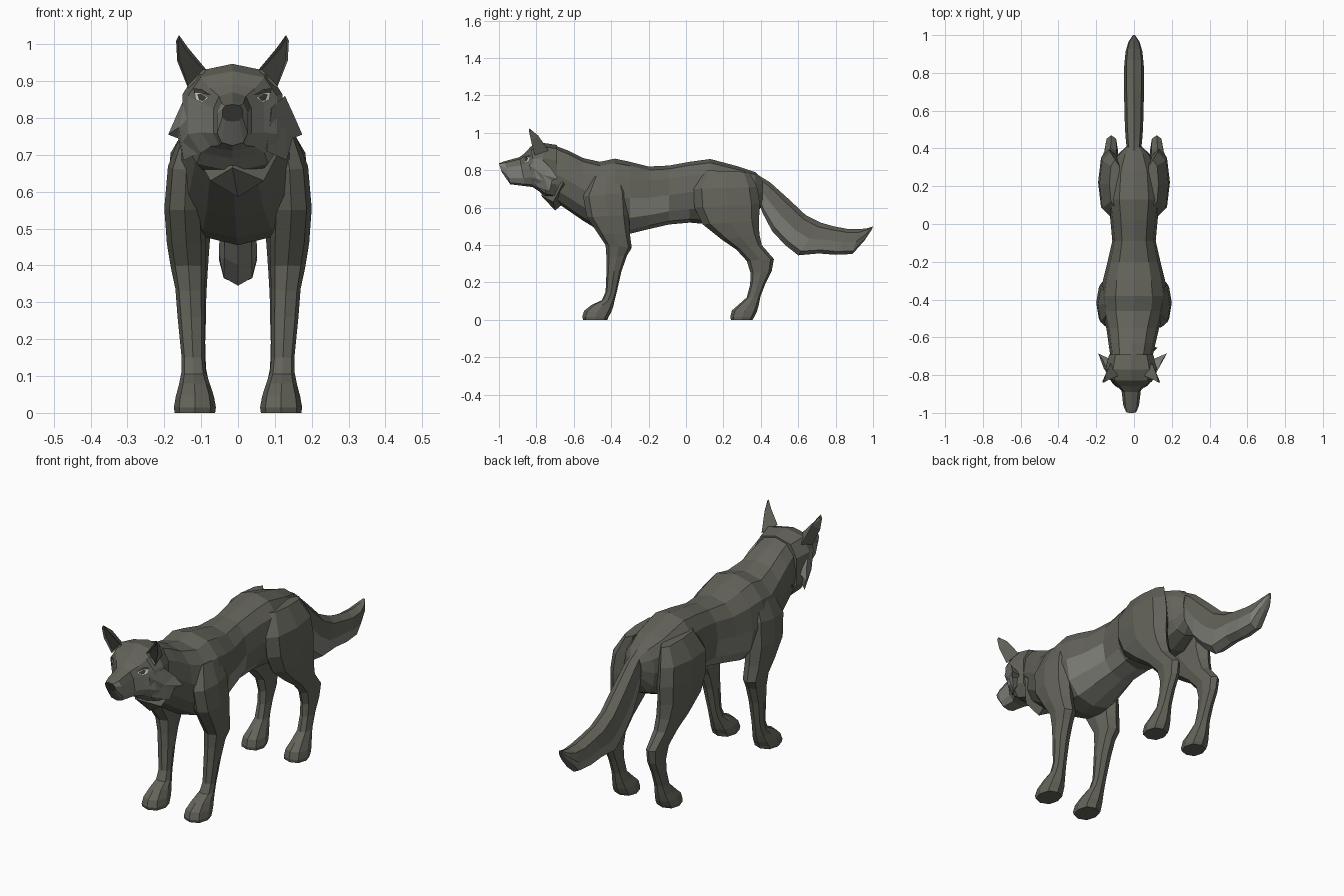
import bpy, bmesh, math
from mathutils import Vector
from mathutils.bvhtree import BVHTree


def colour(name, r, g, b):
    m = bpy.data.materials.new(name)
    m.diffuse_color = (r, g, b, 1)
    return m


MATS = [colour("grey fur", .125, .125, .103), colour("pale fur", .22, .22, .195),
        colour("dark skin", .045, .045, .038), colour("eye white", .6, .6, .56)]
FUR, PALE, DARK, WHITE = range(4)
HX = -.015  # sideways offset of the head


def finish(bm, name):
    bmesh.ops.recalc_face_normals(bm, faces=bm.faces)
    me = bpy.data.meshes.new(name)
    bm.to_mesh(me)
    bm.free()
    for m in MATS:
        me.materials.append(m)
    ob = bpy.data.objects.new(name, me)
    bpy.context.collection.objects.link(ob)
    return ob


def loft(name, sections, sides=8, power=.8, rule=None, side=1):
    """Rings between two profile points: (y1, z1, y2, z2, x centre, half width)."""
    bm = bmesh.new()
    rings = []
    shape = lambda t: math.copysign(abs(t) ** power, t) if abs(t) > 1e-6 else 0
    for y1, z1, y2, z2, xc, w in sections:
        ring = []
        for i in range(sides):
            a = 2 * math.pi * i / sides
            c, s = shape(math.cos(a)), shape(math.sin(a))
            ring.append(bm.verts.new((side * (xc + w * s),
                                      (y1 + y2) / 2 + c * (y1 - y2) / 2,
                                      (z1 + z2) / 2 + c * (z1 - z2) / 2)))
        rings.append(ring)
    for a, b in zip(rings, rings[1:]):
        for k in range(sides):
            n = (k + 1) % sides
            f = bm.faces.new((a[k], a[n], b[n], b[k]))
            if rule:
                f.material_index = rule(f.calc_center_median(), k)
    for r in (rings[0], rings[-1]):
        f = bm.faces.new(r)
        if rule:
            f.material_index = rule(f.calc_center_median(), -1)
    return finish(bm, name)


def solid(name, pts, faces, mat=FUR):
    bm = bmesh.new()
    vs = [bm.verts.new(p) for p in pts]
    for f in faces:
        bm.faces.new([vs[i] for i in f]).material_index = mat
    return finish(bm, name)


# Torso and neck: (y, top, bottom, half width)
torso = [(.41, .75, .62, .04), (.37, .79, .55, .085), (.28, .82, .51, .125),
         (.13, .86, .51, .14), (.02, .845, .52, .125), (-.09, .825, .51, .115),
         (-.20, .82, .485, .14), (-.30, .845, .46, .165), (-.38, .862, .455, .175),
         (-.46, .845, .475, .168), (-.55, .865, .53, .14), (-.63, .905, .585, .125),
         (-.71, .935, .64, .11)]
loft("torso", [(y, t, y, b, HX * max(0, -y - .4) * 3, w) for y, t, b, w in torso], 12, .85,
     lambda c, k: PALE if 3 <= k <= 8 and c.z < .63 and -.3 < c.y < .06 else FUR)

# Head and muzzle
head = loft("head", [
    (-1.0, .837, -.985, .79, HX, .028), (-.97, .848, -.94, .725, HX, .043),
    (-.89, .87, -.86, .715, HX, .053), (-.86, .893, -.82, .71, HX, .088),
    (-.83, .927, -.79, .69, HX, .125), (-.77, .947, -.75, .655, HX, .14),
    (-.69, .935, -.69, .64, HX, .12)], 10, .7,
    lambda c, k: DARK if k < 0 and c.y < -.9 else
    PALE if c.y < -.74 and c.z < .83 and k in (1, 2, 3, 4, 5, 6, 7, 8) else FUR)

# Tail, pale underneath
loft("tail", [
    (.36, .79, .37, .68, 0, .03), (.45, .735, .41, .57, 0, .042), (.55, .645, .46, .475, 0, .048),
    (.64, .56, .53, .40, 0, .05), (.72, .52, .60, .345, 0, .052), (.79, .50, .71, .355, 0, .052),
    (.87, .485, .80, .348, 0, .052), (.93, .485, .89, .352, 0, .045),
    (.97, .49, .955, .425, 0, .03), (1.0, .50, .995, .485, 0, .008)], 8, .85,
    lambda c, k: PALE if 2 <= k <= 5 else FUR)

# Profiles of the legs, top to bottom
FRONT = [(-.50, .77, -.34, .77, .12, .03), (-.55, .66, -.31, .68, .14, .05),
         (-.53, .55, -.305, .56, .145, .055), (-.47, .46, -.30, .46, .14, .053),
         (-.43, .40, -.29, .385, .135, .047), (-.425, .33, -.315, .345, .13, .04),
         (-.425, .26, -.345, .26, .127, .037), (-.43, .15, -.37, .15, .122, .031),
         (-.45, .105, -.38, .11, .12, .034), (-.505, .08, -.388, .075, .118, .042),
         (-.545, .048, -.40, .04, .117, .052), (-.555, .015, -.415, .015, .117, .057),
         (-.55, 0, -.42, 0, .117, .055)]
HIND = [(.09, .80, .34, .79, .10, .03), (.04, .70, .38, .71, .125, .058),
        (.045, .60, .395, .62, .13, .06), (.09, .51, .39, .53, .13, .058),
        (.19, .43, .392, .46, .128, .05), (.27, .375, .405, .40, .124, .042),
        (.325, .315, .47, .325, .12, .034), (.345, .25, .458, .26, .118, .031),
        (.343, .19, .425, .195, .118, .029), (.325, .12, .398, .125, .118, .031),
        (.28, .08, .388, .075, .118, .04), (.245, .05, .378, .04, .118, .05),
        (.237, .015, .365, .015, .118, .055), (.24, 0, .355, 0, .118, .053)]

for s, tag in ((1, "left"), (-1, "right")):
    loft("front_leg_" + tag, FRONT, 8, .85, side=s)
    loft("hind_leg_" + tag, HIND, 8, .85, side=s)

    # Ear with a dark inset hollow
    bm = bmesh.new()
    pts = [(.07, -.805, .93), (.12, -.825, .99), (.145, -.84, 1.025), (.153, -.84, 1.01),
           (.15, -.828, .955), (.12, -.81, .88), (.11, -.735, .905), (.132, -.79, .985)]
    vs = [bm.verts.new((HX + s * x, y, z)) for x, y, z in pts]
    fs = [bm.faces.new([vs[i] for i in f]) for f in
          ((0, 1, 2, 3, 4, 5), (0, 1, 7, 6), (1, 2, 7), (2, 3, 7), (3, 4, 7), (4, 5, 6, 7), (5, 0, 6))]
    bmesh.ops.recalc_face_normals(bm, faces=bm.faces)
    fs[0].material_index = DARK
    rim = bmesh.ops.inset_individual(bm, faces=[fs[0]], thickness=.008, depth=-.008)
    for f in rim["faces"]:
        f.material_index = FUR
    fs[0].material_index = DARK
    finish(bm, "ear_" + tag)

    # Jagged cheek ruff
    rim = [(.10, -.84, .83), (.135, -.77, .86), (.158, -.72, .81), (.182, -.685, .755),
           (.155, -.715, .745), (.14, -.73, .685), (.085, -.80, .71)]
    pts = [(HX * .5 + s * x, y, z) for x, y, z in rim]
    pts += [(HX + s * .145, -.765, .775), (HX + s * .08, -.73, .78)]
    n = len(rim)
    solid("cheek_ruff_" + tag, pts,
          [(i, (i + 1) % n, n + j) for i in range(n) for j in (0, 1)], PALE)

    # Eye: pale plate with a dark pupil and a dark upper lid, laid on the head
    tree = BVHTree.FromPolygons([v.co for v in head.data.vertices],
                                [list(p.vertices) for p in head.data.polygons])

    def plate(name, outline, lift, mat):
        pts = []
        for x, z in outline:
            hit = tree.ray_cast(Vector((HX + s * x, -2, z)), Vector((0, 1, 0)))[0]
            pts.append((HX + s * x, (hit.y if hit else -.83) - lift, z))
        solid(name, pts, [range(len(pts))], mat)

    plate("eye_" + tag, [(.064, .855), (.085, .868), (.103, .868), (.10, .85), (.082, .842)], .006, WHITE)
    plate("pupil_" + tag, [(.07, .856), (.085, .866), (.096, .864), (.09, .848), (.08, .846)], .009, DARK)
    plate("eyelid_" + tag, [(.058, .862), (.085, .879), (.106, .880), (.104, .868), (.085, .867)], .008, DARK)

# Pointed chest tuft
solid("chest_tuft", [(-.135, -.655, .735), (.125, -.655, .735), (HX, -.775, .665), (0, -.70, .585),
                     (0, -.62, .65), (-.075, -.71, .63), (.07, -.71, .63), (HX, -.70, .76)],
      [(0, 5, 2, 7), (1, 7, 2, 6), (5, 3, 2), (6, 2, 3), (0, 4, 3, 5), (1, 6, 3, 4), (0, 7, 4), (1, 4, 7)])
